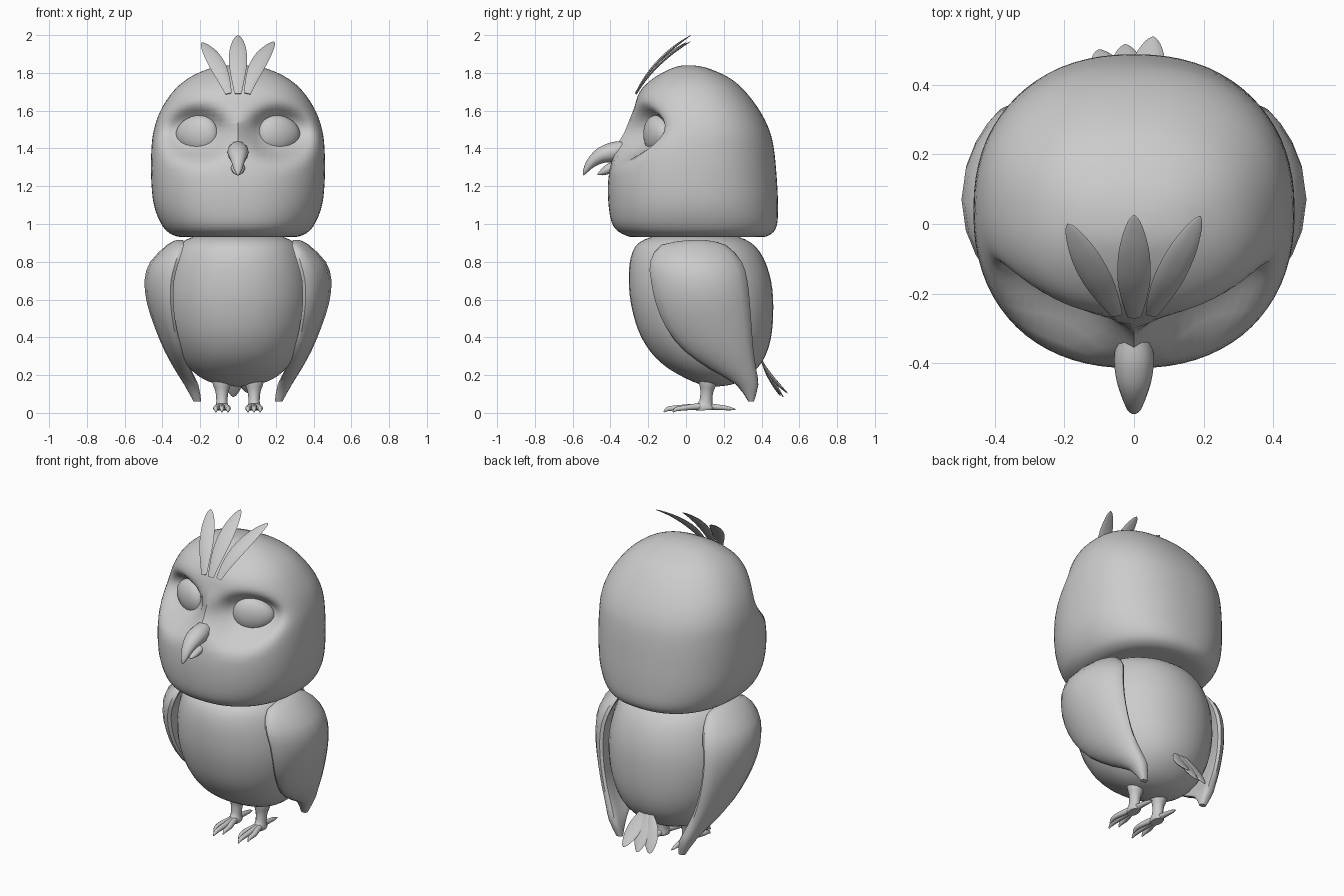
import bpy, bmesh
from math import sin, cos, pi, exp, radians, copysign
from mathutils import Vector

cube = bpy.data.objects.get("Cube")
if cube:
    bpy.data.objects.remove(cube)

grey = bpy.data.materials.new("plain_grey")
grey.use_nodes = True
grey.diffuse_color = (0.6, 0.6, 0.6, 1)
for node in grey.node_tree.nodes:
    if node.type == 'BSDF_PRINCIPLED':
        node.inputs["Base Color"].default_value = grey.diffuse_color


def densify(rows, steps):
    """Smooth curve through rows of numbers."""
    out = []
    last = len(rows) - 1
    for i in range(last):
        a, b, c, d = (rows[max(0, min(last, i + k))] for k in (-1, 0, 1, 2))
        for s in range(steps):
            t = s / steps
            out.append([q + t / 2 * (r - p + t * (2*p - 5*q + 4*r - e + t * (3*(q - r) + e - p)))
                        for p, q, r, e in zip(a, b, c, d)])
    return out + [list(rows[-1])]


def loft(name, rings, mirror=False, angle=40):
    """Skin closed rings and cap both ends."""
    bm = bmesh.new()
    loops = [[bm.verts.new(p) for p in ring] for ring in rings]
    n = len(loops[0])
    for lo, hi in zip(loops, loops[1:]):
        for i in range(n):
            j = (i + 1) % n
            bm.faces.new((lo[i], lo[j], hi[j], hi[i]))
    bm.faces.new(loops[0][::-1])
    bm.faces.new(loops[-1])
    bmesh.ops.recalc_face_normals(bm, faces=bm.faces)
    mesh = bpy.data.meshes.new(name)
    bm.to_mesh(mesh)
    bm.free()
    obj = bpy.data.objects.new(name, mesh)
    bpy.context.collection.objects.link(obj)
    return finish(obj, mirror, angle)


def finish(obj, mirror=False, angle=40):
    obj.data.materials.append(grey)
    bpy.ops.object.select_all(action='DESELECT')
    obj.select_set(True)
    bpy.context.view_layer.objects.active = obj
    bpy.ops.object.shade_smooth_by_angle(angle=radians(angle))
    if mirror:
        mod = obj.modifiers.new("mirror", 'MIRROR')
        mod.use_axis[0] = True
        bpy.ops.object.modifier_move_to_index(modifier=mod.name, index=0)
    return obj


def power(v, e):
    return copysign(abs(v) ** e, v)


def shell(rows, steps, sides, expo):
    """Rings from rows of height, half width, front and back."""
    rings = []
    for z, w, front, back in densify(rows, steps):
        mid, half = (front + back) / 2, (back - front) / 2
        rings.append([Vector((w * power(cos(2*pi*i/sides), expo),
                              mid + half * power(sin(2*pi*i/sides), expo), z))
                      for i in range(sides)])
    return rings


def tube(name, rows, sides=12, steps=4, mirror=False):
    """Rows of x, y, z, width radius, thickness radius along a path."""
    rows = densify(rows, steps)
    pts = [Vector(r[:3]) for r in rows]
    rings = []
    for i, r in enumerate(rows):
        d = (pts[min(i + 1, len(pts) - 1)] - pts[max(i - 1, 0)]).normalized()
        side = (Vector((1, 0, 0)) - d * d.x).normalized()
        up = d.cross(side)
        rings.append([pts[i] + side * r[3] * cos(2*pi*k/sides) + up * r[4] * sin(2*pi*k/sides)
                      for k in range(sides)])
    return loft(name, rings, mirror)


# Head, with a sunken socket around each eye
head = shell([(.94, .03, .03, .1), (.93, .25, -.24, .36), (.94, .34, -.32, .44),
              (.99, .4, -.385, .48), (1.1, .445, -.41, .487), (1.25, .46, -.41, .48),
              (1.4, .458, -.375, .465), (1.5, .445, -.325, .44), (1.6, .41, -.28, .39),
              (1.7, .345, -.245, .315), (1.77, .265, -.175, .235), (1.82, .16, -.085, .13),
              (1.837, .07, -.03, .06), (1.84, .01, .005, .02)], 4, 72, .88)
for ring in head:
    for p in ring:
        if p.y < .05:
            dx = (abs(p.x) - .22) / .165
            dz = (p.z - 1.475) / .125
            p.y += .145 * exp(-(dx*dx + dz*dz) ** 2)
loft("head", head)

# Eyes
bpy.ops.mesh.primitive_uv_sphere_add(segments=32, ring_count=20, radius=1)
eye = bpy.context.object
eye.name = eye.data.name = "eyes"
for v in eye.data.vertices:
    x, y, z = v.co
    z *= 1 - .12 * x
    x, y, z = x * .12, y * .06, z * .1
    a = radians(25)
    v.co = (.217 + x*cos(a) - y*sin(a), -.152 + x*sin(a) + y*cos(a), 1.475 + z)
finish(eye, True)

# Beak
tube("upper_beak", [(0, -.33, 1.39, .05, .05), (0, -.39, 1.38, .057, .052),
                    (0, -.45, 1.362, .05, .042), (0, -.5, 1.325, .034, .028),
                    (0, -.53, 1.285, .02, .015), (0, -.543, 1.258, .004, .003)])
tube("lower_beak", [(0, -.34, 1.31, .04, .03), (0, -.4, 1.295, .038, .028),
                    (0, -.44, 1.275, .025, .018), (0, -.468, 1.262, .004, .003)])

# Body
loft("body", shell([(.94, .02, .03, .08), (.94, .2, -.14, .24), (.9, .3, -.25, .345),
                    (.82, .35, -.293, .41), (.7, .38, -.303, .45), (.57, .385, -.29, .462),
                    (.43, .36, -.25, .455), (.32, .315, -.185, .428), (.24, .26, -.1, .38),
                    (.18, .185, .005, .31), (.15, .1, .08, .24), (.14, .01, .14, .17)], 3, 40, .96))

# Wings: slabs that wrap round the sides of the body
wing = []
for z, front, back, outer, thick, bow in densify([
        (.915, .02, .1, .325, .03, .01), (.89, -.13, .21, .375, .07, .04),
        (.8, -.19, .295, .465, .1, .085), (.7, -.185, .325, .495, .1, .09),
        (.58, -.16, .338, .482, .09, .08), (.45, -.105, .348, .44, .08, .06),
        (.33, -.01, .357, .39, .08, .04), (.23, .13, .372, .335, .08, .025),
        (.15, .265, .383, .285, .075, .01), (.06, .33, .36, .235, .04, 0)], 2):
    ring = []
    for k in range(20):
        a = 2 * pi * k / 20
        c, s = power(cos(a), .9), power(sin(a), .6)
        ring.append((outer - bow * c * c - thick * (1 - s) / 2,
                     (front + back) / 2 + (back - front) / 2 * c, z))
    wing.append(ring)
loft("wings", wing, True)


def feather(name, base, bend, tip, width, fat):
    """Leaf-shaped blade curving from base through bend to tip."""
    base, bend, tip = Vector(base), Vector(bend), Vector(tip)
    rows = []
    for t, w in ((0, .4), (.2, .72), (.45, 1), (.7, .95), (.88, .62), (.97, .3), (1, .04)):
        p = base * (1-t)**2 + bend * 2*t*(1-t) + tip * t*t
        rows.append((*p, width * w, fat * max(w, .2)))
    tube(name, rows, 10, 3)


# Crest feathers
feather("crest_right", (-.05, -.262, 1.69), (-.1, -.17, 1.86), (-.19, 0, 1.96), .043, .008)
feather("crest_middle", (0, -.268, 1.69), (0, -.17, 1.88), (0, .025, 1.998), .047, .008)
feather("crest_left", (.05, -.262, 1.69), (.09, -.17, 1.86), (.19, .022, 1.965), .043, .008)

# Tail feathers
for name, x, y, z in (("right", -.1, .5, .09), ("middle", -.025, .515, .085), ("left", .055, .537, .105)):
    feather("tail_" + name, (x * .35, .4, .28), (x * .7, .43, .2), (x, y, z), .045, .01)

# Legs and toes
tube("legs", [(.085, .12, .24, .06, .06), (.085, .115, .16, .05, .047), (.085, .11, .11, .034, .034),
              (.085, .105, .06, .03, .035), (.085, .1, .03, .034, .05), (.085, .1, .014, .03, .045)],
     mirror=True)
for name, spread, length in (("inner", -.032, -.07), ("middle", 0, -.118), ("outer", .032, -.07)):
    x = .085 + spread
    tube(name + "_toes", [(.085, .12, .035, .018, .018), (.085 + spread * .6, .04, .032, .017, .017),
                          (x, length + .06, .026, .015, .014), (x, length + .02, .02, .011, .012),
                          (x, length, .004, .003, .003)], 10, 3, True)
tube("back_toes", [(.085, .1, .035, .02, .02), (.085, .17, .03, .016, .015),
                   (.085, .225, .024, .012, .011), (.085, .262, .018, .003, .003)], 10, 3, True)
